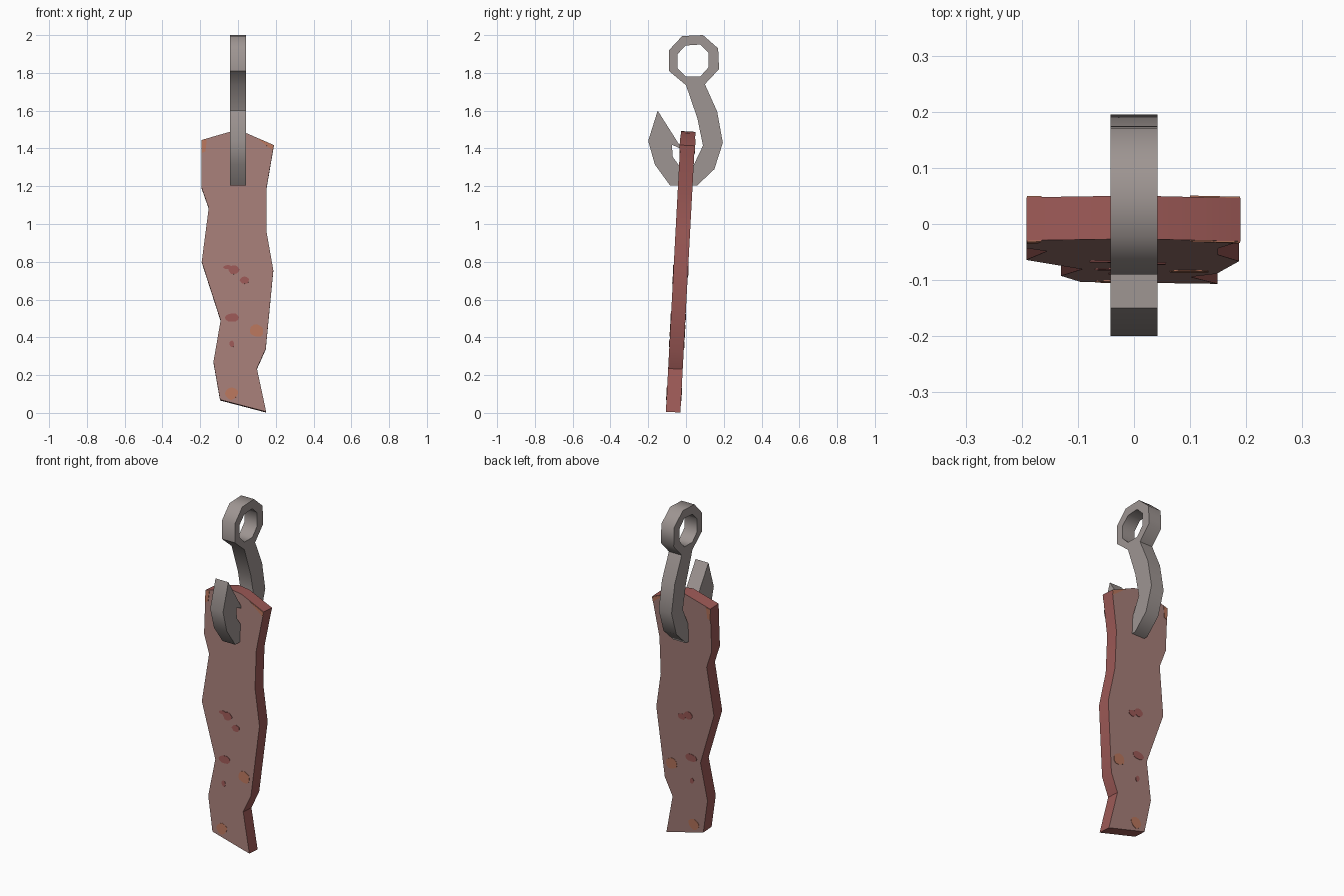
import bpy, bmesh, math, random
from mathutils import Matrix

if "Cube" in bpy.data.objects:
    bpy.data.objects.remove(bpy.data.objects["Cube"])
random.seed(4)


def material(name, srgb):
    col = [(c / 255 / 12.92) if c < 11 else ((c / 255 + 0.055) / 1.055) ** 2.4 for c in srgb] + [1]
    m = bpy.data.materials.new(name)
    m.use_nodes = True
    m.diffuse_color = col
    m.node_tree.nodes["Principled BSDF"].inputs["Base Color"].default_value = col
    return m


STEEL = material("steel grey", (158, 149, 146))
FLESH = material("dried meat", (166, 126, 120))
RED = material("dark red meat", (156, 89, 86))
ORANGE = material("orange fat", (184, 118, 93))


def finish(name, bm, mats, angle):
    bmesh.ops.recalc_face_normals(bm, faces=bm.faces)
    mesh = bpy.data.meshes.new(name)
    bm.to_mesh(mesh)
    bm.free()
    for m in mats:
        mesh.materials.append(m)
    ob = bpy.data.objects.new(name, mesh)
    bpy.context.collection.objects.link(ob)
    bpy.ops.object.select_all(action="DESELECT")
    ob.select_set(True)
    bpy.context.view_layer.objects.active = ob
    bpy.ops.object.shade_smooth_by_angle(angle=math.radians(angle))
    return ob


# Hook: side profile (y, z) with an eight-sided eye, extruded across x
hook_outline = [
    (0, 1.735), (-.09, 1.81), (-.09, 1.92), (-.02, 1.995), (.09, 2), (.17, 1.93),
    (.175, 1.82), (.1, 1.74), (.165, 1.595), (.195, 1.43), (.15, 1.29), (.06, 1.205),
    (-.085, 1.205), (-.165, 1.315), (-.2, 1.44), (-.15, 1.6), (-.02, 1.395),
    (-.075, 1.42), (-.07, 1.355), (-.03, 1.3), (0, 1.285), (.04, 1.31), (.09, 1.415), (.06, 1.56)]
eye_hole = [(0, 1.945), (.075, 1.95), (.12, 1.905), (.12, 1.83),
            (.075, 1.78), (0, 1.78), (-.045, 1.825), (-.045, 1.9)]
curve = bpy.data.curves.new("hook_profile", "CURVE")
curve.dimensions = "2D"
curve.fill_mode = "BOTH"
curve.extrude = 0.042
for pts in (hook_outline, eye_hole):
    s = curve.splines.new("POLY")
    s.points.add(len(pts) - 1)
    for p, (y, z) in zip(s.points, pts):
        p.co = (y, z, 0, 1)
    s.use_cyclic_u = True
helper = bpy.data.objects.new("hook_profile", curve)
bpy.context.collection.objects.link(helper)
bpy.context.view_layer.update()
bm = bmesh.new()
bm.from_mesh(helper.to_mesh())
helper.to_mesh_clear()
bpy.data.objects.remove(helper)
bmesh.ops.remove_doubles(bm, verts=bm.verts, dist=0.0005)
# profile axes (x, y, z) become (y, z, x)
bm.transform(Matrix(((0, 0, 1, 0), (1, 0, 0, 0), (0, 1, 0, 0), (0, 0, 0, 1))))
finish("hook", bm, [STEEL], 50)

# Meat strip: wavy outline (x, z) on a plane that leans back
LEAN, THICK = 0.0537, 0.077


def slab(bm, outline, depth, thick):
    """Prism that starts at a depth behind the strip's front plane."""
    verts = [bm.verts.new((x, -0.107 + LEAN * z + depth, z - LEAN * depth)) for x, z in outline]
    face = bm.faces.new(verts)
    new = bmesh.ops.extrude_face_region(bm, geom=[face])["geom"]
    bmesh.ops.translate(bm, vec=(0, thick, -LEAN * thick),
                        verts=[v for v in new if isinstance(v, bmesh.types.BMVert)])


strip_outline = [
    (-.192, 1.445), (-.03, 1.492), (.04, 1.483), (.19, 1.418), (.15, 1.185), (.15, .965),
    (.187, .755), (.147, .34), (.1, .235), (.149, .006), (-.095, .07), (-.13, .27),
    (-.092, .49), (-.192, .8), (-.155, 1.085), (-.192, 1.19)]
bm = bmesh.new()
slab(bm, strip_outline, 0, THICK)
bmesh.ops.recalc_face_normals(bm, faces=bm.faces)
for f in bm.faces:
    f.material_index = 0 if abs(f.normal.y) > 0.9 else 1
finish("meat_strip", bm, [FLESH, RED], 30)


# Spots: thin plates on both broad sides
def blob(x, z, rx, rz):
    pts = []
    for i in range(12):
        a = math.tau * i / 12
        r = random.uniform(0.88, 1.08)
        pts.append((x + rx * r * math.cos(a), z + rz * r * math.sin(a)))
    return pts


red_shared = [blob(-.03, .505, .038, .024), blob(-.032, .365, .013, .017), blob(-.022, .758, .03, .023)]
red_front = [blob(-.055, .771, .024, .011), blob(.035, .702, .025, .02)]
red_back = [blob(.02, .74, .026, .018)]
orange = [blob(.1, .435, .036, .034), blob(-.035, .102, .036, .032),
          [(-.191, 1.443), (-.165, 1.451), (-.172, 1.385), (-.191, 1.375)],
          [(.1, 1.454), (.189, 1.416), (.184, 1.39)]]
for side, depth, extra in (("front", -0.002, red_front), ("back", THICK, red_back)):
    for name, shapes, mat in (("red", red_shared + extra, RED), ("orange", orange, ORANGE)):
        bm = bmesh.new()
        for i, shape in enumerate(shapes):
            # tiny steps keep overlapping plates apart
            lift = 0.0002 * i
            slab(bm, shape, depth - (lift if side == "front" else 0), 0.002 + lift)
        finish(f"{side}_{name}_spots", bm, [mat], 30)
